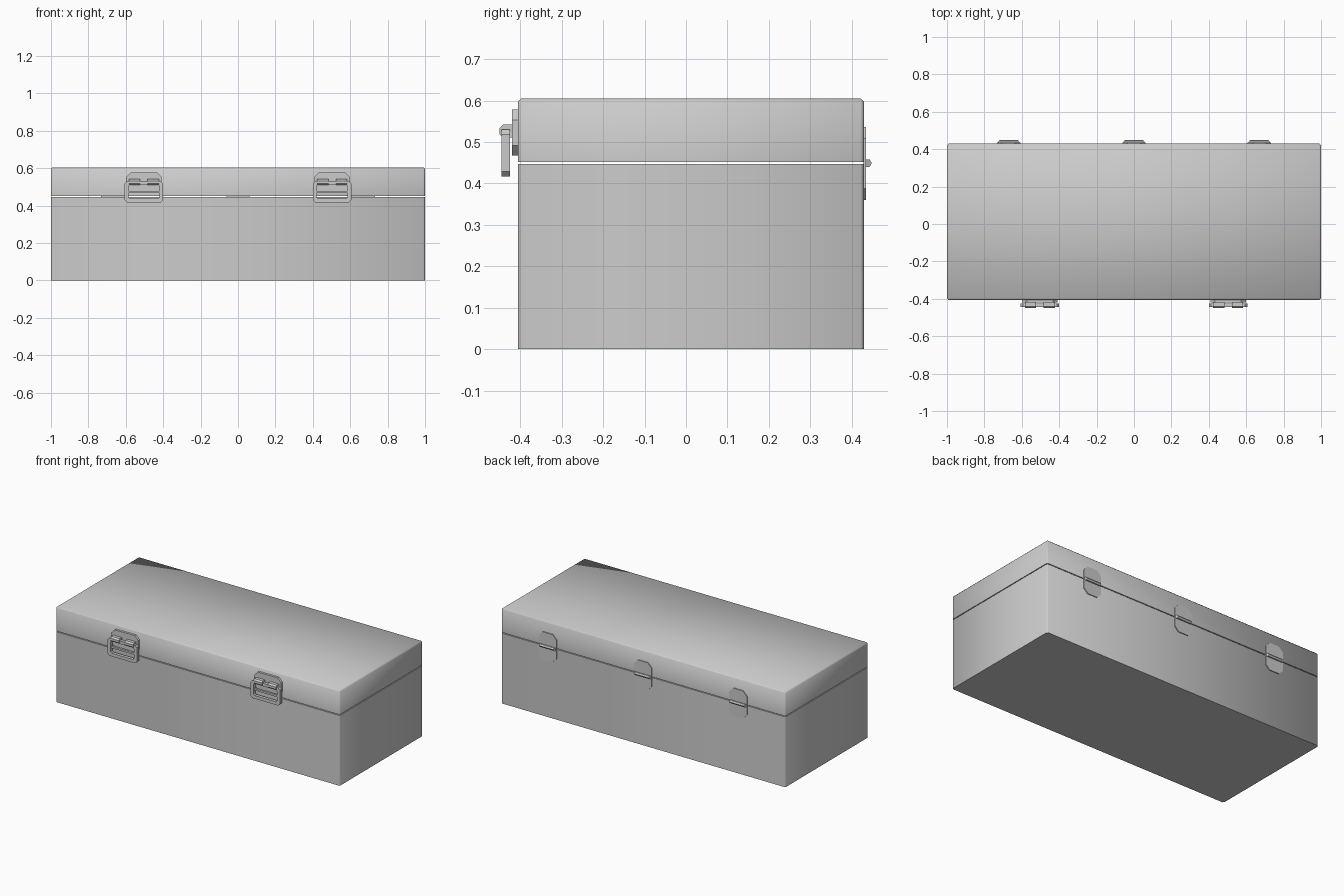
import bpy, bmesh, math
from mathutils import Matrix

cube = bpy.data.objects.get("Cube")
if cube:
    bpy.data.objects.remove(cube, do_unlink=True)

grey = bpy.data.materials.new("plain grey")
grey.use_nodes = True
grey.diffuse_color = (0.6, 0.6, 0.6, 1)
grey.node_tree.nodes["Principled BSDF"].inputs["Base Color"].default_value = (0.6, 0.6, 0.6, 1)


def finish(name, bm, smooth=30):
    bmesh.ops.recalc_face_normals(bm, faces=bm.faces)
    mesh = bpy.data.meshes.new(name)
    bm.to_mesh(mesh)
    bm.free()
    mesh.materials.append(grey)
    ob = bpy.data.objects.new(name, mesh)
    bpy.context.collection.objects.link(ob)
    bpy.ops.object.select_all(action='DESELECT')
    ob.select_set(True)
    bpy.context.view_layer.objects.active = ob
    bpy.ops.object.shade_smooth_by_angle(angle=math.radians(smooth))
    return ob


def box(name, z0, z1, bevel_top):
    """Rounded-corner block, optionally with a softened upper rim."""
    bm = bmesh.new()
    bmesh.ops.create_cube(bm, size=1, matrix=Matrix.Translation((0, 0.012, (z0 + z1) / 2))
                          @ Matrix.Diagonal((2, 0.835, z1 - z0, 1)))
    mid = (z0 + z1) / 2
    edges = [e for e in bm.edges
             if abs(e.verts[0].co.z - e.verts[1].co.z) > 0.01
             or (bevel_top and min(v.co.z for v in e.verts) > mid)]
    bmesh.ops.bevel(bm, geom=edges, offset=0.008, segments=1, affect='EDGES')
    return finish(name, bm, 60)


def octagon(cx, w, z0, z1, c):
    """Chamfered rectangle outline in the xz plane."""
    a, b = cx - w / 2, cx + w / 2
    return [(a + c, z0), (b - c, z0), (b, z0 + c), (b, z1 - c),
            (b - c, z1), (a + c, z1), (a, z1 - c), (a, z0 + c)]


def plate(name, outline, y0, y1):
    bm = bmesh.new()
    face = bm.faces.new([bm.verts.new((x, y0, z)) for x, z in outline])
    ext = bmesh.ops.extrude_face_region(bm, geom=[face])["geom"]
    verts = [g for g in ext if isinstance(g, bmesh.types.BMVert)]
    bmesh.ops.translate(bm, verts=verts, vec=(0, y1 - y0, 0))
    return finish(name, bm)


def frame(name, outer, inner, y0, y1):
    bm = bmesh.new()
    loops = [[bm.verts.new((x, y, z)) for x, z in o]
             for o, y in ((outer, y0), (outer, y1), (inner, y1), (inner, y0))]
    n = len(outer)
    for k in range(4):
        p, q = loops[k], loops[(k + 1) % 4]
        for i in range(n):
            j = (i + 1) % n
            bm.faces.new((p[i], p[j], q[j], q[i]))
    return finish(name, bm)


def bar(name, profile, x0, x1, taper=0):
    """Profile in the yz plane run along x, ends optionally drawn in."""
    bm = bmesh.new()
    ymin = min(y for y, z in profile)
    ymax = max(y for y, z in profile)
    ends = []
    for x, s in ((x0, 1), (x1, -1)):
        ends.append([bm.verts.new((x + s * taper * (y - ymin) / (ymax - ymin), y, z))
                     for y, z in profile])
        bm.faces.new(ends[-1])
    for i in range(len(profile)):
        j = (i + 1) % len(profile)
        bm.faces.new((ends[0][i], ends[0][j], ends[1][j], ends[1][i]))
    return finish(name, bm)


# Box and lid, with a fine seam between them
box("box_body", 0, 0.447, False)
box("box_lid", 0.452, 0.605, True)

# Front latches: backing plate, swinging loop and two hooks
hook = [(-0.419, 0.542), (-0.441, 0.542), (-0.45, 0.533), (-0.45, 0.519),
        (-0.443, 0.511), (-0.419, 0.511)]
for side, cx in (("right", -0.503), ("left", 0.503)):
    plate("latch_plate_" + side, octagon(cx, 0.19, 0.467, 0.578, 0.025), -0.42, -0.404)
    frame("latch_loop_" + side, octagon(cx, 0.205, 0.417, 0.53, 0.012),
          octagon(cx, 0.165, 0.437, 0.512, 0.008), -0.445, -0.425)
    bar("latch_crossbar_" + side, [(-0.441, 0.467), (-0.441, 0.478), (-0.428, 0.478),
                                   (-0.428, 0.467)], cx - 0.085, cx + 0.085)
    for s in (-1, 1):
        bar("latch_hook_" + side, hook, cx + s * 0.05 - 0.03, cx + s * 0.05 + 0.03)

# Rear hinges: thin leaf and hexagonal pin
pin = [(0.438 + 0.0105 * math.cos(a), 0.449 + 0.0105 * math.sin(a))
       for a in (i * math.pi / 3 for i in range(6))]
for side, cx in (("right", -0.67), ("middle", 0), ("left", 0.67)):
    plate("hinge_leaf_" + side, octagon(cx, 0.125, 0.36, 0.536, 0.028), 0.428, 0.435)
    bar("hinge_pin_" + side, pin, cx - 0.062, cx + 0.062, 0.012)
